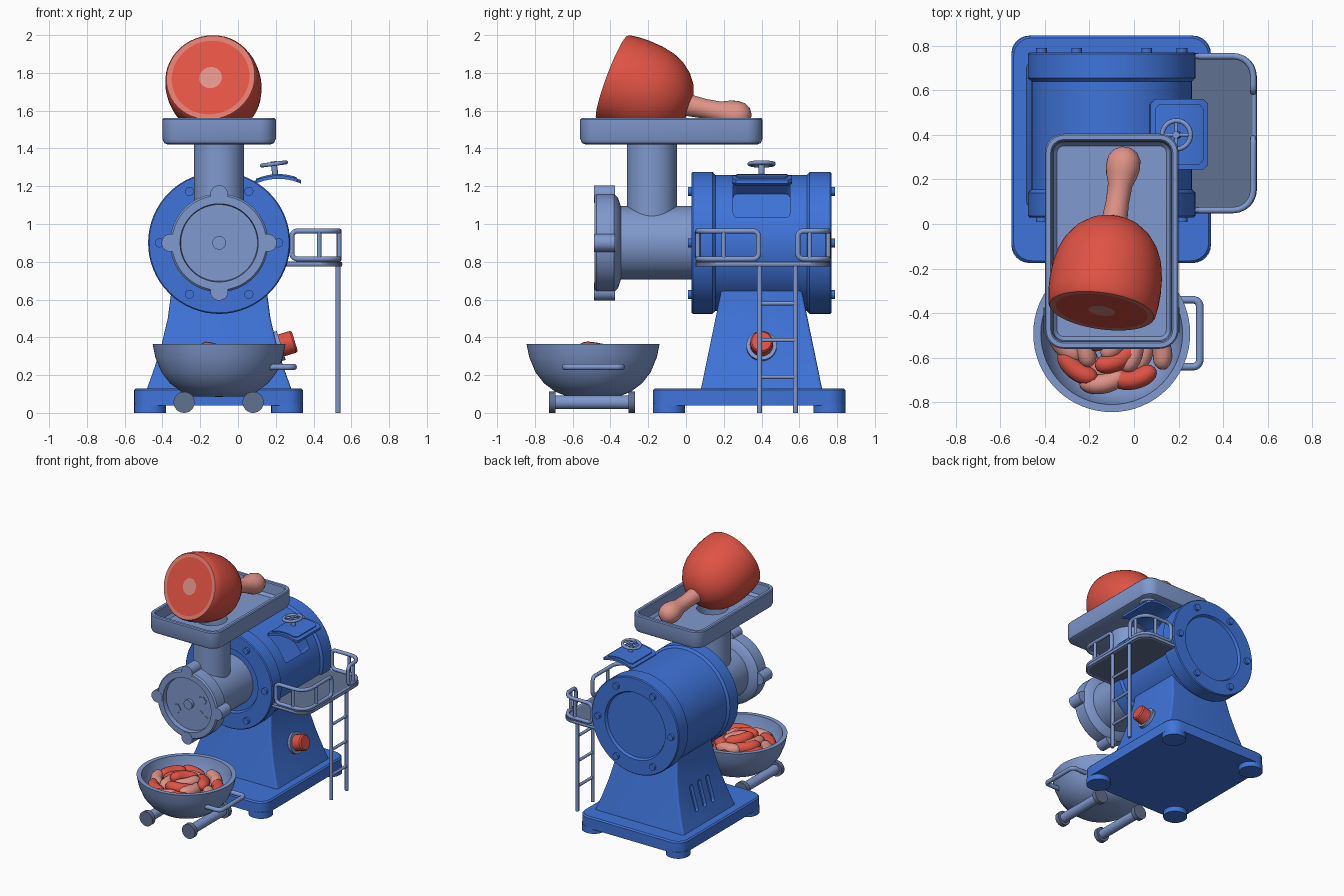
import bpy, bmesh, math, random
from mathutils import Vector as V, Matrix

if "Cube" in bpy.data.objects:
    bpy.data.objects.remove(bpy.data.objects["Cube"])
random.seed(4)

def material(name, col):
    m = bpy.data.materials.new(name)
    m.diffuse_color = (*col, 1)
    m.use_nodes = True
    m.node_tree.nodes["Principled BSDF"].inputs["Base Color"].default_value = m.diffuse_color
    return m

BLUE = material("blue paint", (0.05, 0.175, 0.70))
STEEL = material("blue grey steel", (0.215, 0.32, 0.62))
DARK = material("dark grey", (0.12, 0.165, 0.28))
RED = material("meat red", (0.74, 0.085, 0.058))
PINK = material("bone pink", (0.73, 0.29, 0.245))
RIND = material("fat rim", (0.74, 0.2, 0.16))

def finish(ob, angle=35):
    """Smooth shading with sharp edges kept by angle."""
    bm = bmesh.new()
    bm.from_mesh(ob.data)
    bmesh.ops.recalc_face_normals(bm, faces=bm.faces)
    for f in bm.faces:
        f.smooth = True
    for e in bm.edges:
        e.smooth = len(e.link_faces) == 2 and e.calc_face_angle(0) < math.radians(angle)
    bm.to_mesh(ob.data)
    bm.free()
    return ob

def loft(name, loops, mats, strip_mat=None):
    """Closed skin through equal-sized loops, capped at both ends."""
    bm = bmesh.new()
    rings = [[bm.verts.new(p) for p in l] for l in loops]
    n = len(rings[0])
    for i in range(len(rings) - 1):
        for j in range(n):
            k = (j + 1) % n
            f = bm.faces.new((rings[i][j], rings[i][k], rings[i + 1][k], rings[i + 1][j]))
            f.material_index = strip_mat[i] if strip_mat else 0
    for l, r in ((loops[0], rings[0]), (loops[-1], rings[-1])):
        if (V(l[0]) - V(l[n // 2])).length > 1e-4:
            bm.faces.new(r)
    bmesh.ops.remove_doubles(bm, verts=bm.verts, dist=1e-5)
    me = bpy.data.meshes.new(name)
    bm.to_mesh(me)
    bm.free()
    for m in mats if isinstance(mats, (list, tuple)) else [mats]:
        me.materials.append(m)
    ob = bpy.data.objects.new(name, me)
    bpy.context.collection.objects.link(ob)
    return finish(ob)

def revolve(name, profile, origin, axis, mats, seg=48, strip_mat=None):
    """Turn (radius, distance along axis) points round an axis."""
    q = V((0, 0, 1)).rotation_difference(V(axis).normalized())
    loops = [[V(origin) + q @ V((r * math.cos(a), r * math.sin(a), d))
              for a in (2 * math.pi * j / seg for j in range(seg))] for r, d in profile]
    return loft(name, loops, mats, strip_mat)

def rod(name, origin, axis, r, d0, d1, mat, seg=24):
    return revolve(name, [(0, d0), (r, d0), (r, d1), (0, d1)], origin, axis, mat, seg)

def fillet(pts, radii, n=6):
    """Round the right-angled corners of a path; radius 0 keeps the point."""
    out, pts = [], [V(p) for p in pts]
    for i, p in enumerate(pts):
        r = radii[i]
        if not r:
            out.append(p)
            continue
        a = p + (pts[i - 1] - p).normalized() * r
        b = p + (pts[(i + 1) % len(pts)] - p).normalized() * r
        c = a + b - p
        for k in range(n + 1):
            t = math.pi / 2 * k / n
            out.append(c + (a - c) * math.cos(t) + (b - c) * math.sin(t))
    return out

def rrect(x0, x1, y0, y1, r, z):
    return fillet([(x0, y0, z), (x1, y0, z), (x1, y1, z), (x0, y1, z)], [r] * 4)

def baked(ob):
    bpy.context.view_layer.update()
    return bpy.data.meshes.new_from_object(ob.evaluated_get(bpy.context.evaluated_depsgraph_get()))

def pipe(name, pts, r, mat, closed=False, scale=None, res=3):
    cu = bpy.data.curves.new(name, 'CURVE')
    cu.dimensions, cu.bevel_depth = '3D', r
    cu.bevel_resolution, cu.use_fill_caps = res, True
    sp = cu.splines.new('POLY')
    sp.points.add(len(pts) - 1)
    for i, p in enumerate(pts):
        sp.points[i].co = (*p, 1)
        sp.points[i].radius = scale[i] if scale else 1
    sp.use_cyclic_u = closed
    tmp = bpy.data.objects.new(name + " path", cu)
    bpy.context.collection.objects.link(tmp)
    me = baked(tmp)
    bpy.data.objects.remove(tmp)
    me.materials.clear()
    me.materials.append(mat)
    ob = bpy.data.objects.new(name, me)
    bpy.context.collection.objects.link(ob)
    return finish(ob, 50)

def cut(ob, cutter):
    md = ob.modifiers.new("cut", 'BOOLEAN')
    md.operation, md.solver, md.object = 'DIFFERENCE', 'EXACT', cutter
    me = baked(ob)
    ob.modifiers.clear()
    ob.data = me
    bpy.data.objects.remove(cutter)
    finish(ob)

# base plate on four corner feet
X0, X1, Y0, Y1 = -0.55, 0.345, -0.175, 0.845
loft("base_plate", [rrect(X0 + i, X1 - i, Y0 + i, Y1 - i, 0.09 - i, z)
                    for i, z in ((0, 0.04), (0, 0.12), (0.01, 0.13))], BLUE)
for x in (X0, X1 - 0.17):
    for y in (Y0, Y1 - 0.17):
        loft("base_foot", [rrect(x, x + 0.17, y, y + 0.17, 0.08, z) for z in (0, 0.05)], BLUE)

# flared pedestal with three vent slots on the left
ped = loft("pedestal", [rrect(-0.1 - w, -0.1 + w, 0.08 + (z - 0.13) * 0.206, 0.72 - (z - 0.13) * 0.206, 0.015, z)
                        for z, w in ((0.12, 0.385), (0.24, 0.342), (0.36, 0.305), (0.5, 0.272), (0.62, 0.256), (0.75, 0.25))], BLUE)
for y in (0.3, 0.4, 0.5):
    M = Matrix.Translation((-0.418, y, 0.32)) @ Matrix.Rotation(math.radians(-74), 4, 'Y')
    cut(ped, loft("vent_cutter", [[M @ p for p in rrect(-0.1, 0.1, -0.02, 0.02, 0.018, z)]
                                  for z in (-0.025, 0.06)], BLUE))

# red push button on the right of the pedestal
rod("button_collar", (0.205, 0.4, 0.35), (0.95, 0, 0.29), 0.08, -0.03, 0.025, STEEL, 32)
revolve("push_button", [(0, 0), (0.06, 0), (0.06, 0.09), (0.052, 0.1), (0, 0.1)],
        (0.205, 0.4, 0.35), (0.95, 0, 0.29), RED, 32)

# motor drum with flanges, bolts and hatch opening
C = (-0.1, 0, 0.9)
drum = revolve("motor_drum", [(0, 0.05), (0.24, 0.05), (0.25, 0.03), (0.37, 0.03), (0.376, 0.037), (0.376, 0.14),
               (0.36, 0.155), (0.36, 0.64), (0.376, 0.655), (0.376, 0.763), (0.37, 0.77), (0.26, 0.77),
               (0.25, 0.75), (0, 0.75)], C, (0, 1, 0), BLUE, 64)
M = Matrix.Translation(C) @ Matrix.Rotation(math.radians(48), 4, 'Y')
cut(drum, loft("hatch_cutter", [[M @ p for p in rrect(-0.123, 0.123, 0.25, 0.55, 0.025, z)]
                                for z in (0.25, 0.5)], BLUE))
for k in range(6):
    a = k * math.pi / 3
    for d in (0.01, 0.76):
        rod("drum_bolt", (-0.1 + 0.315 * math.cos(a), d, 0.9 + 0.315 * math.sin(a)), (0, 1, 0), 0.024, 0, 0.03, BLUE, 16)

# open curved hatch lid with handwheel
def lid(name, inset, lift, thick):
    loops = []
    for k in range(13):
        t = -1 + k / 6
        x = 0.203 + (0.13 - inset) * t
        z = 1.257 - 0.03 * ((x - 0.203) / 0.13) ** 2 + 0.04 * (x - 0.203) + lift
        e = inset + (0.02 if k in (0, 12) else 0)
        loops.append([(x, 0.245 + e, z - thick), (x, 0.56 - e, z - thick), (x, 0.56 - e, z), (x, 0.245 + e, z)])
    loft(name, loops, BLUE)
lid("hatch_lid", 0, 0, 0.018)
lid("hatch_lid_panel", 0.022, 0.007, 0.012)
W, up = V((0.19, 0.4, 1.318)), V((-0.13, 0, 1)).normalized()
rod("handwheel_stem", W, up, 0.016, -0.07, 0.014, STEEL, 16)
side = V((0, 1, 0)).cross(up)
rim = [W + 0.064 * (side * math.cos(a) + V((0, 1, 0)) * math.sin(a)) for a in (k * math.pi / 16 for k in range(32))]
pipe("handwheel_rim", rim, 0.011, STEEL, True)
for k in (0, 8):
    pipe("handwheel_spoke", [rim[k], rim[k + 16]], 0.008, STEEL)

# side platform, railings and ladder
loft("platform", [fillet([(0.2, 0.05, z), (0.55, 0.05, z), (0.55, 0.765, z), (0.2, 0.765, z)], [0, 0.1, 0.1, 0])
                  for z in (0.776, 0.8)], DARK)
pipe("platform_edge", fillet([(0.24, 0.062, 0.788), (0.538, 0.062, 0.788), (0.538, 0.753, 0.788), (0.24, 0.753, 0.788)],
                             [0, 0.1, 0.1, 0]), 0.0145, STEEL)
RX, zb, zt = 0.535, 0.815, 0.963
for y0, y1, yp in ((0.062, 0.385, 0.2), (0.753, 0.592, 0.655)):
    pipe("railing", fillet([(0.285, y0, zb), (RX, y0, zb), (RX, y1, zb), (RX, y1, zt), (RX, y0, zt), (0.285, y0, zt)],
                           [0.03, 0.09, 0.03, 0.03, 0.09, 0.03]), 0.014, STEEL, True)
    for x, y in ((0.43, y0), (RX, yp)):
        pipe("railing_post", [(x, y, zb), (x, y, zt)], 0.012, STEEL)
for y in (0.39, 0.58):
    pipe("ladder_rail", [(0.53, y, 0), (0.53, y, 0.785)], 0.0135, STEEL)
for z in (0.19, 0.385, 0.58):
    pipe("ladder_rung", [(0.53, 0.39, z), (0.53, 0.58, z)], 0.011, STEEL)

# grinder barrel with lugged ring and front plate
revolve("grinder_barrel", [(0, -0.45), (0.203, -0.45), (0.207, -0.485), (0.25, -0.485), (0.26, -0.475), (0.26, -0.38),
        (0.24, -0.36), (0.195, -0.345), (0.195, 0.06), (0, 0.06)], C, (0, 1, 0), STEEL, 64)
for dx, dz in ((1, 0), (-1, 0), (0, 1), (0, -1)):
    rod("ring_lug", (-0.1 + 0.258 * dx, 0, 0.9 + 0.258 * dz), (0, 1, 0), 0.047, -0.487, -0.375, STEEL)
rod("plate_boss", C, (0, 1, 0), 0.036, -0.475, -0.44, STEEL)
for x, z, r, s in ((0.01, 0.95, 0.036, 5), (-0.21, 0.835, 0.036, 5), (0.0, 0.855, 0.018, 3), (0.04, 0.825, 0.018, 3)):
    rod("plate_hole_mark", (x, 0, z), (0, 1, 0), r, -0.457, -0.445, STEEL, s)

# feed neck and hopper tray, joined by a feed hole
N = (-0.1, -0.18, 0)
revolve("feed_neck", [(0, 1.0), (0.133, 1.0), (0.133, 1.44), (0.11, 1.44), (0.11, 1.2), (0, 1.2)], N, (0, 0, 1), STEEL)
tray = loft("hopper_tray", [rrect(-0.4 + i, 0.2 - i, -0.56 + i, 0.405 - i, 0.085 - i, z) for i, z in
            ((0.03, 1.42), (0.01, 1.428), (0, 1.45), (0, 1.553), (0.006, 1.56), (0.026, 1.56),
             (0.032, 1.553), (0.038, 1.475), (0.055, 1.455))], STEEL)
cut(tray, rod("feed_hole_cutter", N, (0, 0, 1), 0.11, 1.3, 1.6, STEEL, 48))

# ham with cut face and bone
H, D = V((-0.145, -0.39, 1.775)), V((0.13, 0.93, -0.35)).normalized()
revolve("ham", [(0, 0), (0.06, 0), (0.208, 0), (0.236, 0), (0.243, 0.01), (0.25, 0.06), (0.252, 0.12), (0.248, 0.19),
        (0.235, 0.26), (0.21, 0.32), (0.17, 0.375), (0.12, 0.415), (0.06, 0.44), (0, 0.445)],
        H, D, [RED, PINK, RIND], 48, [1, 0, 2] + [0] * 10)
start = H + D * 0.4
revolve("ham_bone", [(0, 0), (0.06, 0), (0.052, 0.12), (0.055, 0.2), (0.07, 0.245), (0.077, 0.285), (0.073, 0.325),
        (0.055, 0.355), (0.028, 0.371), (0, 0.375)], start, V((-0.048, 0.265, 1.575)) - start, PINK, 32)

# wheeled bowl
B = V((-0.1, -0.492, 0))
revolve("bowl", [(0, 0.085), (0.14, 0.088), (0.2, 0.112), (0.26, 0.157), (0.305, 0.215), (0.338, 0.295), (0.352, 0.365),
        (0.318, 0.365), (0.305, 0.3), (0.275, 0.23), (0.2, 0.15), (0, 0.125)], B, (0, 0, 1), STEEL, 64)
pipe("bowl_handle", fillet([(0.17, -0.64, 0.243), (0.295, -0.64, 0.243), (0.295, -0.34, 0.243), (0.17, -0.34, 0.243)],
                           [0, 0.03, 0.03, 0]), 0.017, STEEL)
for x in (-0.285, 0.08):
    rod("axle", (x, 0, 0.056), (0, 1, 0), 0.036, -0.71, -0.28, STEEL)
    for y in (-0.725, -0.305):
        rod("wheel", (x, 0, 0.056), (0, 1, 0), 0.056, y, y + 0.035, DARK, 32)

# heap of curved sausages
for n, R, z in ((8, 0.15, 0.21), (9, 0.215, 0.28), (6, 0.11, 0.295), (2, 0.03, 0.318)):
    for k in range(n):
        a = 2 * math.pi * (k + random.uniform(-0.2, 0.2)) / n + z * 9
        M = (Matrix.Translation(B + V((R * math.cos(a), R * math.sin(a), z + random.uniform(-0.01, 0.01))))
             @ Matrix.Rotation(a + math.pi / 2 + random.uniform(-0.6, 0.6), 4, 'Z')
             @ Matrix.Rotation(random.uniform(-0.15, 0.15), 4, 'Y'))
        ts = [math.sin(math.pi / 2 * (-1 + i / 7)) for i in range(15)]
        pipe("sausage", [M @ V((0.1 * t, 0.035 * t * t - 0.015, 0)) for t in ts], 0.044, (RED, PINK)[k % 2],
             scale=[max(0.02, math.sqrt(max(0, 1 - abs(t) ** 5))) for t in ts])
